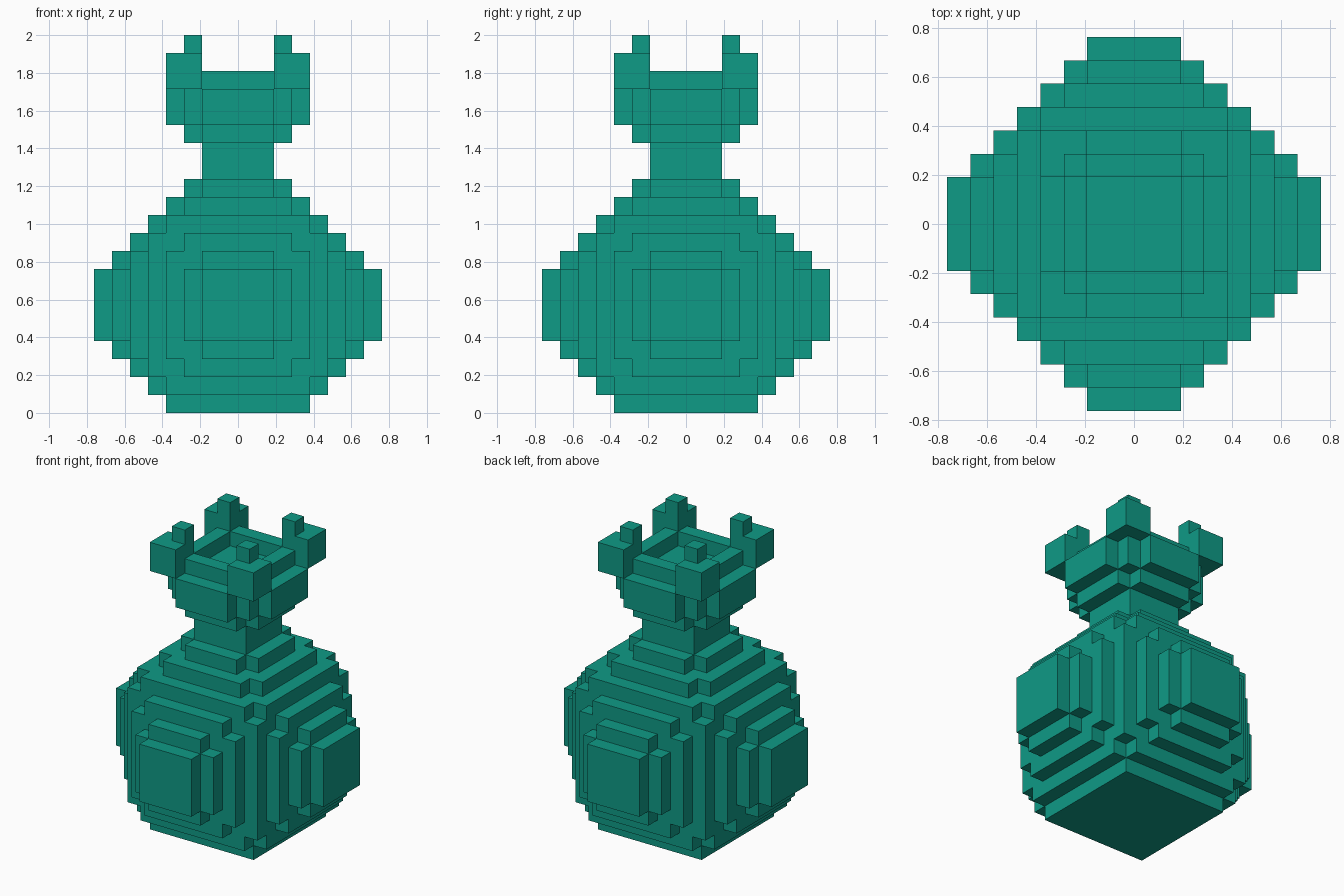
import bpy, bmesh
from itertools import product
from mathutils import Vector

cube = bpy.data.objects.get("Cube")
if cube:
    bpy.data.objects.remove(cube, do_unlink=True)

U = 2 / 21  # size of one block

teal = bpy.data.materials.new("teal")
teal.use_nodes = True
colour = (0.0048, 0.325, 0.240, 1)
teal.diffuse_color = colour
teal.node_tree.nodes["Principled BSDF"].inputs["Base Color"].default_value = colour


def reach(i):
    """Distance from the centre to the outer side of block i."""
    return i + 1 if i >= 0 else -i


def fits(size, boxes):
    """True if a block lies in any nested box, in any axis order."""
    s = sorted(size, reverse=True)
    return any(all(a <= b for a, b in zip(s, box)) for box in boxes)


def layer(z0, z1, boxes):
    """Blocks of a storey whose plan is a union of centred rectangles."""
    return {(x, y, z) for x, y in product(range(-4, 4), repeat=2)
            for z in range(z0, z1) if fits((reach(x), reach(y)), boxes)}


# Round body: a stepped ball centred six blocks up, with a square base
BALL = [(8, 2, 2), (7, 3, 2), (6, 4, 3), (5, 5, 4)]
body = {(x, y, z) for x, y in product(range(-8, 8), repeat=2) for z in range(13)
        if fits((reach(x), reach(y), reach(z - 6)), BALL)}
body |= layer(0, 1, [(4, 4)])

# Square neck
neck = layer(13, 15, [(2, 2)])

# Flared mouth with a shallow recess
mouth = layer(15, 16, [(3, 2)]) | layer(16, 18, [(4, 2), (3, 3)])
mouth |= layer(18, 19, [(3, 2)]) - layer(18, 19, [(2, 2)])

# Four corner prongs, each with a small tip
prongs = layer(18, 20, [(4, 4)]) - layer(18, 20, [(4, 2)])
prongs |= layer(20, 21, [(3, 3)]) - layer(20, 21, [(3, 2)])

PARTS = {"body": body, "neck": neck, "mouth": mouth, "corner_prongs": prongs}
SOLID = set().union(*PARTS.values())


def build(name, blocks):
    """Skin the exposed sides of the blocks and merge flat areas."""
    bm = bmesh.new()
    verts = {}
    for block in blocks:
        for axis, side in product(range(3), (0, 1)):
            near = list(block)
            near[axis] += 2 * side - 1
            if tuple(near) in SOLID:
                continue
            quad = []
            for p, q in ((0, 0), (1, 0), (1, 1), (0, 1)):
                c = list(block)
                c[axis] += side
                c[(axis + 1) % 3] += p
                c[(axis + 2) % 3] += q
                key = tuple(c)
                if key not in verts:
                    verts[key] = bm.verts.new(Vector(key) * U)
                quad.append(verts[key])
            bm.faces.new(quad if side else quad[::-1])
    bmesh.ops.dissolve_limit(bm, angle_limit=0.02, verts=bm.verts[:], edges=bm.edges[:])
    mesh = bpy.data.meshes.new(name)
    bm.to_mesh(mesh)
    bm.free()
    mesh.materials.append(teal)
    bpy.context.collection.objects.link(bpy.data.objects.new(name, mesh))


for part, blocks in PARTS.items():
    build(part, blocks)
